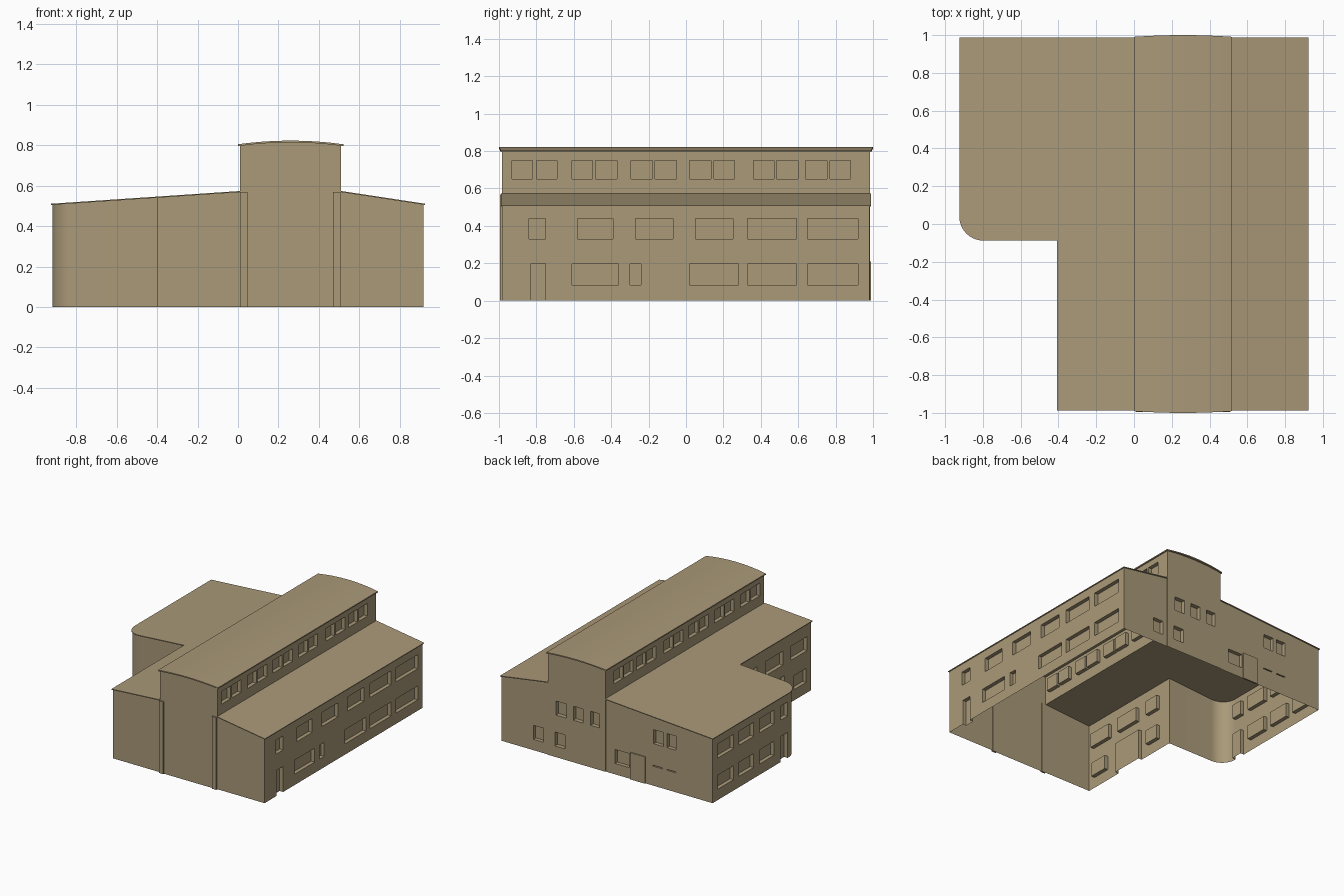
import bpy, bmesh, math

if "Cube" in bpy.data.objects:
    bpy.data.objects.remove(bpy.data.objects["Cube"])

mat = bpy.data.materials.new("tan_wall")
mat.diffuse_color = (0.40, 0.32, 0.19, 1)
mat.use_nodes = True
mat.node_tree.nodes["Principled BSDF"].inputs["Base Color"].default_value = mat.diffuse_color


def finish(bm, name):
    bmesh.ops.recalc_face_normals(bm, faces=bm.faces[:])
    me = bpy.data.meshes.new(name)
    bm.to_mesh(me)
    bm.free()
    me.materials.append(mat)
    ob = bpy.data.objects.new(name, me)
    bpy.context.collection.objects.link(ob)
    return ob


def prism(bm, outline, low, high):
    """Closed solid over a plan outline; low/high give z as a function of x."""
    b = [bm.verts.new((x, y, low(x))) for x, y in outline]
    t = [bm.verts.new((x, y, high(x))) for x, y in outline]
    bm.faces.new(b[::-1])
    bm.faces.new(t)
    n = len(outline)
    for i in range(n):
        j = (i + 1) % n
        bm.faces.new((b[i], b[j], t[j], t[i]))


def box(bm, x0, x1, y0, y1, z0, z1):
    prism(bm, [(x0, y0), (x1, y0), (x1, y1), (x0, y1)], lambda x: z0, lambda x: z1)


def solid(name, outline, low, high):
    bm = bmesh.new()
    prism(bm, outline, low, high)
    return finish(bm, name)


def left_z(x):
    return 0.573 + (x - 0.01) * 0.063 / 0.935


def right_z(x):
    return 0.573 - (x - 0.51) * 0.063 / 0.415


def left_plan(e, x_end):
    """L-shaped wing outline with a rounded outer corner, grown by e."""
    r, cx, cy = 0.12 + e, -0.797, 0.04
    arc = [(cx - r * math.cos(a), cy - r * math.sin(a))
           for a in (math.pi / 2 * i / 10 for i in range(11))]
    return ([(x_end, 0.98 + e), (-0.917 - e, 0.98 + e)] + arc
            + [(-0.40 - e, -0.08 - e), (-0.40 - e, -0.98 - e), (x_end, -0.98 - e)])


def right_plan(e, x0):
    return [(x0, -0.98 - e), (0.917 + e, -0.98 - e), (0.917 + e, 0.98 + e), (x0, 0.98 + e)]


# Walls: two sloped wings joined with the tall central hall
T = 0.006
walls = solid("building_walls", left_plan(0, 0.12), lambda x: 0, lambda x: left_z(x) - T)
right_wing = solid("right_wing", right_plan(0, 0.40), lambda x: 0, lambda x: right_z(x) - T)
hall = solid("central_hall", [(0.01, -0.984), (0.51, -0.984), (0.51, 0.984), (0.01, 0.984)],
             lambda x: 0, lambda x: 0.80)

# Window and door recesses
D = 0.03
cut = bmesh.new()
LOW, UP, CLERE, DOOR = (0.085, 0.195), (0.33, 0.44), (0.65, 0.75), (-0.05, 0.20)


def side_openings(wall_x, spans, zs, outward):
    x0, x1 = sorted((wall_x - outward * D, wall_x + outward * 0.05))
    for a, b in spans:
        box(cut, x0, x1, a, b, *zs)


def back_openings(spans, zs, wall_y=0.98):
    for a, b in spans:
        box(cut, a, b, wall_y - D, 1.05, *zs)


pairs = [(-0.93, -0.82), (-0.80, -0.69), (-0.61, -0.50), (-0.485, -0.37),
         (-0.295, -0.18), (-0.165, -0.05), (0.02, 0.135), (0.15, 0.26),
         (0.36, 0.47), (0.485, 0.60), (0.64, 0.755), (0.77, 0.88)]
side_openings(0.51, pairs, CLERE, 1)
side_openings(0.01, pairs, CLERE, -1)

# right side
side_openings(0.917, [(-0.84, -0.75), (-0.58, -0.39), (-0.27, -0.07),
                      (0.05, 0.25), (0.33, 0.59), (0.65, 0.92)], UP, 1)
side_openings(0.917, [(-0.61, -0.36), (0.02, 0.28), (0.33, 0.59), (0.65, 0.92)], LOW, 1)
side_openings(0.917, [(-0.30, -0.24)], LOW, 1)
side_openings(0.917, [(-0.83, -0.75)], DOOR, 1)

# left side of the rear wing
side_openings(-0.917, [(0.05, 0.14), (0.22, 0.40), (0.47, 0.65), (0.72, 0.92)], UP, -1)
side_openings(-0.917, [(0.22, 0.40), (0.47, 0.65), (0.72, 0.92)], LOW, -1)
side_openings(-0.917, [(0.05, 0.14)], DOOR, -1)

# left side of the front part, with a wide gate
side_openings(-0.40, [(-0.93, -0.73), (-0.63, -0.42), (-0.31, -0.19)], UP, -1)
side_openings(-0.40, [(-0.92, -0.77), (-0.31, -0.19)], LOW, -1)
side_openings(-0.40, [(-0.65, -0.39)], (-0.05, 0.24), -1)

# back
back_openings([(0.35, 0.44), (0.205, 0.29), (0.06, 0.14), (-0.49, -0.405), (-0.60, -0.52)], UP)
back_openings([(0.55, 0.64), (0.36, 0.45), (-0.195, -0.07)], LOW)
back_openings([(-0.48, -0.40), (-0.60, -0.52)], (0.152, 0.16))
cutter = finish(cut, "opening_cutter")

for other, op in ((right_wing, 'UNION'), (hall, 'UNION'), (cutter, 'DIFFERENCE')):
    m = walls.modifiers.new(op.lower(), 'BOOLEAN')
    m.operation, m.solver, m.object = op, 'EXACT', other
deps = bpy.context.evaluated_depsgraph_get()
mesh = bpy.data.meshes.new_from_object(walls.evaluated_get(deps))
walls.modifiers.clear()
walls.data = mesh
for o in (right_wing, hall, cutter):
    bpy.data.objects.remove(o)

# The shell is open underneath
bm = bmesh.new()
bm.from_mesh(mesh)
bmesh.ops.delete(bm, geom=[f for f in bm.faces if all(v.co.z < 1e-4 for v in f.verts)],
                 context='FACES')
bm.to_mesh(mesh)
bm.free()
with bpy.context.temp_override(object=walls, active_object=walls,
                               selected_objects=[walls], selected_editable_objects=[walls]):
    bpy.ops.object.shade_smooth_by_angle(angle=math.radians(25))

# Wing roofs
solid("left_roof", left_plan(0.008, 0.01), lambda x: left_z(x) - T, left_z)
solid("right_roof", right_plan(0.008, 0.51), lambda x: right_z(x) - T, right_z)

# Hall roof: shallow vault with slightly bowed ends
bm = bmesh.new()
rows = []
for i in range(9):
    s = -1 + i / 4
    x, y, z = 0.26 + 0.26 * s, 1.0 - 0.009 * s * s, 0.822 - 0.018 * s * s
    rows.append([bm.verts.new(p) for p in
                 ((x, -y, z), (x, y, z), (x, y, z - 0.009), (x, -y, z - 0.009))])
for a, b in zip(rows, rows[1:]):
    for k in range(4):
        bm.faces.new((a[k], a[(k + 1) % 4], b[(k + 1) % 4], b[k]))
bm.faces.new(rows[0])
bm.faces.new(rows[-1][::-1])
finish(bm, "hall_roof")

# Gable infill under the vault
bm = bmesh.new()
for y in (-0.984, 0.984):
    pts = [(0.51, 0.80), (0.01, 0.80)]
    pts += [(0.26 + 0.25 * s, 0.815 - 0.014 * s * s) for s in (-1, -0.5, 0, 0.5, 1)]
    bm.faces.new([bm.verts.new((x, y, z)) for x, z in pts])
finish(bm, "hall_gables")

# Front pilasters and the back door panel
for name, x0 in (("left_pilaster", 0.01), ("right_pilaster", 0.47)):
    bm = bmesh.new()
    box(bm, x0, x0 + 0.037, -0.995, -0.98, 0, 0.567)
    finish(bm, name)
bm = bmesh.new()
box(bm, -0.335, -0.205, 0.975, 0.988, 0, 0.21)
finish(bm, "back_door")
